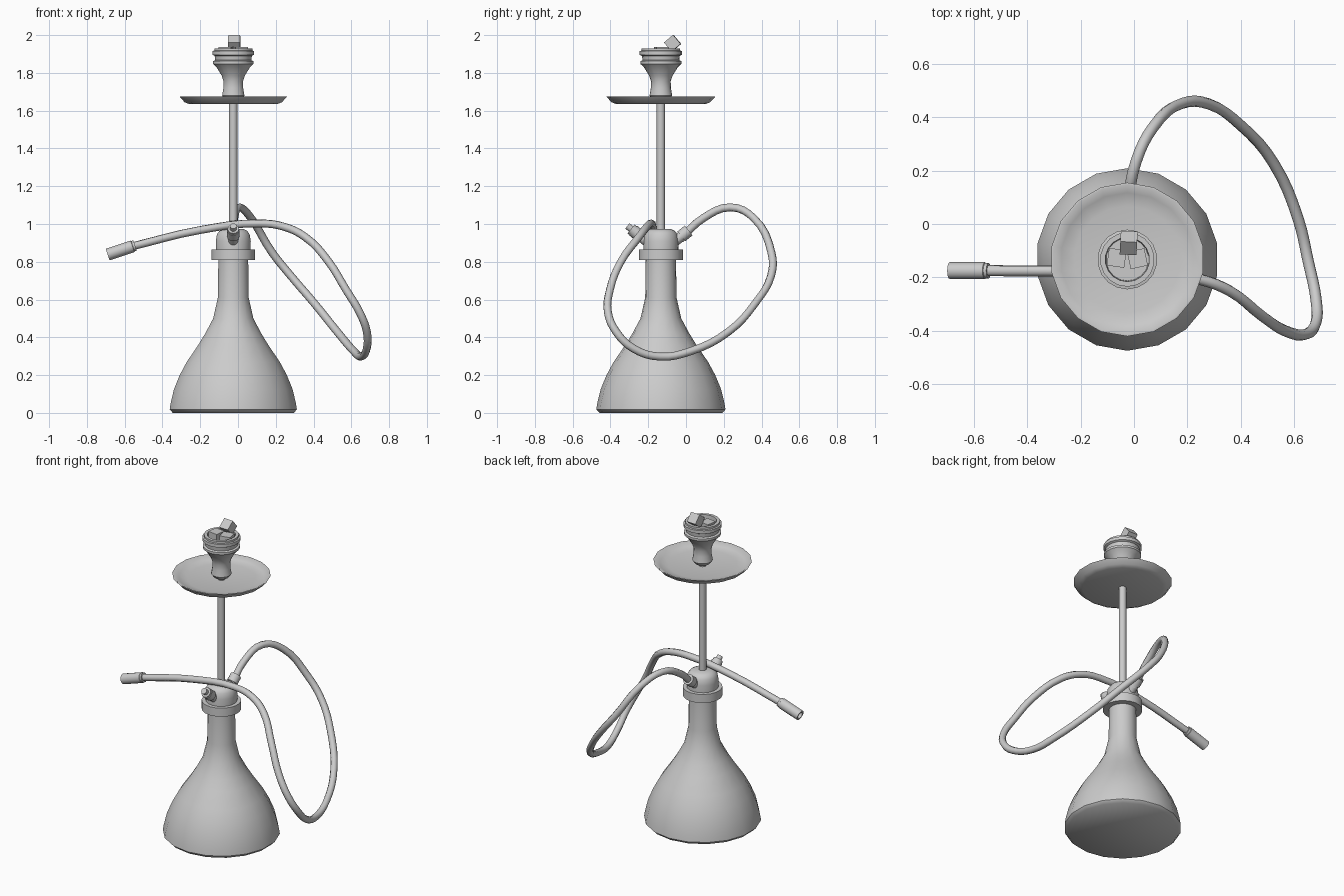
import bpy, bmesh, math
from mathutils import Vector, Matrix

if "Cube" in bpy.data.objects:
    bpy.data.objects.remove(bpy.data.objects["Cube"])

CX, CY = -0.025, -0.133      # main axis of the pipe


def finish(name, bm, smooth=True, angle=35):
    bmesh.ops.recalc_face_normals(bm, faces=bm.faces)
    mesh = bpy.data.meshes.new(name)
    bm.to_mesh(mesh)
    bm.free()
    ob = bpy.data.objects.new(name, mesh)
    bpy.context.collection.objects.link(ob)
    if smooth:
        bpy.ops.object.select_all(action='DESELECT')
        ob.select_set(True)
        bpy.context.view_layer.objects.active = ob
        bpy.ops.object.shade_smooth_by_angle(angle=math.radians(angle))
    return ob


def lathe(name, profile, sides=18, origin=(CX, CY, 0), axis=(0, 0, 1), angle=35):
    """Revolve (radius, height) points round an axis; radius 0 closes to a pole."""
    bm = bmesh.new()
    turn = Vector((0, 0, 1)).rotation_difference(Vector(axis)).to_matrix()
    base = Vector(origin)
    rings = []
    for r, h in profile:
        count = 1 if r == 0 else sides
        rings.append([bm.verts.new(base + turn @ Vector((
            r * math.cos(math.pi / 2 + 2 * math.pi * i / sides),
            r * math.sin(math.pi / 2 + 2 * math.pi * i / sides), h)))
            for i in range(count)])
    for a, b in zip(rings, rings[1:]):
        for i in range(sides):
            j = (i + 1) % sides
            quad = [a[i % len(a)], a[j % len(a)], b[j % len(b)], b[i % len(b)]]
            bm.faces.new(list(dict.fromkeys(quad)))
    return finish(name, bm, angle=angle)


def coal(name, centre, size, rot):
    bm = bmesh.new()
    m = Matrix.Translation(centre) @ Matrix.Rotation(rot[1], 4, 'Z') @ Matrix.Rotation(rot[0], 4, 'X')
    bmesh.ops.create_cube(bm, size=size, matrix=m)
    finish(name, bm, smooth=False)


# Flask, collar, hub and stem
lathe("flask", [(0, 0), (0.325, 0), (0.342, 0.018), (0.337, 0.05), (0.319, 0.125),
                (0.288, 0.2), (0.25, 0.27), (0.188, 0.36), (0.151, 0.42),
                (0.108, 0.5), (0.083, 0.61), (0.08, 0.82), (0, 0.82)], angle=50)
lathe("collar", [(0.075, 0.81), (0.116, 0.81), (0.116, 0.865), (0.075, 0.865)])
lathe("hub", [(0.092, 0.85), (0.094, 0.91), (0.088, 0.945), (0.075, 0.963),
              (0.055, 0.973), (0, 0.975)])
lathe("stem", [(0, 0.95), (0.022, 0.95), (0.022, 1.72), (0, 1.72)], sides=12)

# Ash plate: thin shallow dish
lathe("ash_plate", [(0, 1.634), (0.235, 1.634), (0.262, 1.645), (0.288, 1.674),
                    (0.281, 1.676), (0.25, 1.657), (0.2, 1.648), (0, 1.642)], angle=50)

# Bowl and the open coal holder on it
lathe("bowl", [(0, 1.66), (0.045, 1.66), (0.06, 1.68), (0.053, 1.72), (0.052, 1.755),
               (0.062, 1.785), (0.09, 1.83), (0.109, 1.848), (0.109, 1.862),
               (0.095, 1.868), (0, 1.868)])
lathe("coal_holder", [(0.096, 1.86), (0.1, 1.89), (0.112, 1.896), (0.112, 1.916),
                      (0.102, 1.918), (0.102, 1.93), (0.083, 1.93), (0.08, 1.872), (0, 1.872)])
coal("coal_left", (-0.065, -0.127, 1.904), 0.066, (0, math.radians(-8)))
coal("coal_right", (0.013, -0.13, 1.904), 0.066, (0, math.radians(12)))
coal("coal_top", (-0.02, -0.071, 1.957), 0.063, (math.radians(40), math.radians(-3)))

# Angled ports at the front (valve) and back (hose)
up = 0.8
for name, s in (("valve_port", -1), ("hose_port", 1)):
    start, direction = (CX, CY + s * 0.03, 0.872), (0, s, up)
    lathe(name, [(0, 0), (0.027, 0), (0.027, 0.1), (0.033, 0.1), (0.033, 0.15), (0, 0.15)],
          sides=12, origin=start, axis=direction)
lathe("valve_cap", [(0, 0.14), (0.017, 0.14), (0.017, 0.155), (0.03, 0.155), (0.03, 0.17),
                    (0.018, 0.17), (0.018, 0.195), (0, 0.195)],
      sides=12, origin=(CX, CY - 0.025, 0.868), axis=(0, -1, up))

# Hose
path = [(-0.025, -0.03, 0.92), (-0.02, 0.09, 1.03), (0.008, 0.235, 1.088), (0.07, 0.36, 1.03),
        (0.18, 0.452, 0.85), (0.28, 0.45, 0.725), (0.4, 0.37, 0.585), (0.525, 0.225, 0.43),
        (0.615, 0.02, 0.325), (0.653, -0.14, 0.298), (0.682, -0.28, 0.342),
        (0.682, -0.37, 0.43), (0.645, -0.413, 0.53), (0.57, -0.402, 0.655),
        (0.48, -0.345, 0.80), (0.357, -0.25, 0.93), (0.245, -0.207, 0.985),
        (0.11, -0.186, 1.003), (-0.2, -0.177, 0.968), (-0.56, -0.175, 0.882)]
curve = bpy.data.curves.new("hose", 'CURVE')
curve.dimensions = '3D'
curve.bevel_depth = 0.021
curve.bevel_resolution = 2
curve.resolution_u = 4
curve.use_fill_caps = True
spline = curve.splines.new('BEZIER')
spline.bezier_points.add(len(path) - 1)
for p, co in zip(spline.bezier_points, path):
    p.co = co
    p.handle_left_type = p.handle_right_type = 'AUTO'
bpy.context.collection.objects.link(bpy.data.objects.new("hose", curve))

# Mouthpiece with an open end
lathe("mouthpiece", [(0, 0), (0.029, 0), (0.029, 0.012), (0.032, 0.014), (0.032, 0.153),
                     (0.022, 0.153), (0.022, 0.06), (0, 0.06)], sides=12,
      origin=(-0.545, -0.175, 0.886), axis=(-1, 0, -0.33))
